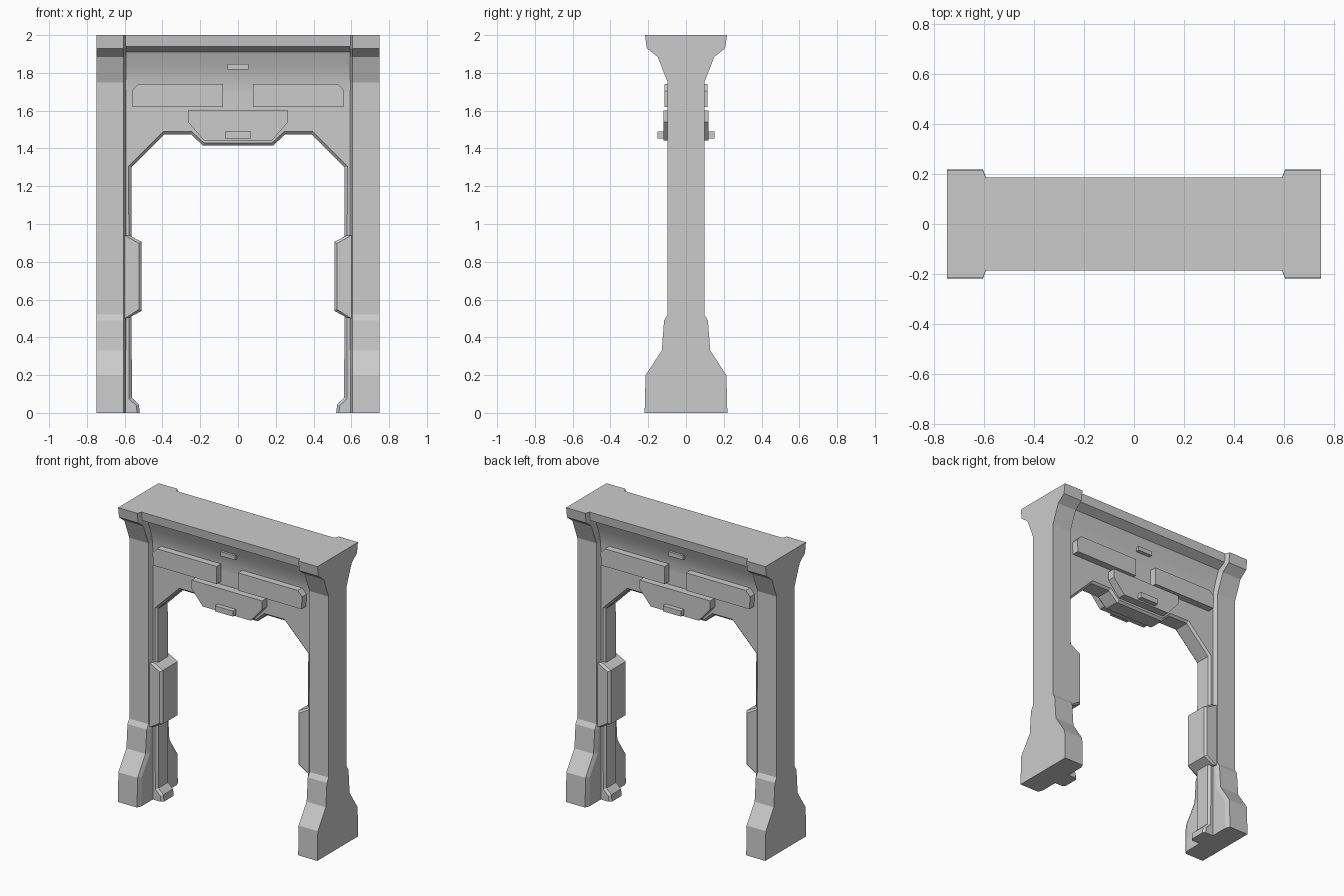
import bpy, bmesh

if "Cube" in bpy.data.objects:
    bpy.data.objects.remove(bpy.data.objects["Cube"])


def loft(name, rings, chamfer=None, width=0.012):
    """Join equal-length closed rings, cap the ends, optionally bevel chosen edges."""
    bm = bmesh.new()
    loops = [[bm.verts.new(p) for p in ring] for ring in rings]
    n = len(loops[0])
    for a, b in zip(loops, loops[1:]):
        for i in range(n):
            j = (i + 1) % n
            bm.faces.new((a[i], a[j], b[j], b[i]))
    bm.faces.new(loops[0][::-1])
    bm.faces.new(loops[-1])
    bmesh.ops.recalc_face_normals(bm, faces=bm.faces)
    if chamfer:
        edges = [e for e in bm.edges if chamfer(e)]
        bmesh.ops.bevel(bm, geom=edges, offset=width, segments=1, affect='EDGES')
    bmesh.ops.triangulate(bm, faces=[f for f in bm.faces if len(f.verts) > 4])
    mesh = bpy.data.meshes.new(name)
    bm.to_mesh(mesh)
    bm.free()
    ob = bpy.data.objects.new(name, mesh)
    bpy.context.collection.objects.link(ob)
    return ob


def section(profile, x, inset=0.0):
    """Symmetric y-z section from (half depth, z) points."""
    return ([(x, -(y - inset), z) for y, z in profile]
            + [(x, y - inset, z) for y, z in reversed(profile)])


def plate(name, outline, y0, y1, **kw):
    """Extrude an x-z outline along y."""
    return loft(name, [[(x, y, z) for x, z in outline] for y in (y0, y1)], **kw)


def mirrored(half):
    return half + [(-x, z) for x, z in reversed(half)]


def box(x, z0, z1):
    return [(-x, z0), (x, z0), (x, z1), (-x, z1)]


# Side pillars with flared foot and capital, inner edge stepped in
pillar = [(0.219, 0), (0.214, 0.20), (0.128, 0.33), (0.116, 0.49), (0.097, 0.52),
          (0.097, 1.75), (0.15, 1.885), (0.207, 1.93), (0.217, 2.0)]
for side, s in (("left", -1), ("right", 1)):
    loft(side + "_pillar", [section(pillar, s * 0.75), section(pillar, s * 0.606),
                            section(pillar, s * 0.594, 0.031)])

# Cornice with curved underside
cornice = [(0.066, 1.70), (0.069, 1.75), (0.08, 1.80), (0.097, 1.85),
           (0.122, 1.91), (0.18, 1.94), (0.187, 2.0)]
top = loft("cornice", [section(cornice, x) for x in (-0.6, 0.6)])
bpy.context.view_layer.objects.active = top
top.select_set(True)
bpy.ops.object.shade_smooth_by_angle(angle=0.4)

# Arch plate: jambs, small feet and stepped opening, with a chamfered inner rim
half = [(0.62, 1.78), (0.62, 0), (0.52, 0), (0.525, 0.045), (0.562, 0.08), (0.565, 1.30),
        (0.39, 1.475), (0.25, 1.475), (0.185, 1.415)]


def inner_rim(e):
    a, b = (v.co for v in e.verts)
    m = (a + b) / 2
    return abs(a.y - b.y) < 0.001 and abs(m.x) < 0.58 and 0.01 < m.z < 1.6


plate("arch", mirrored(half), -0.066, 0.066, chamfer=inner_rim, width=0.014)

# Guard blocks on the jambs, tapered toward the opening
guard = [(0.60, 0.50), (0.575, 0.505), (0.51, 0.54), (0.51, 0.905), (0.575, 0.94), (0.60, 0.94)]
for side, s in (("left", -1), ("right", 1)):
    plate(side + "_guard", [(s * x, z) for x, z in guard], -0.094, 0.094, width=0.014,
          chamfer=lambda e: abs(e.verts[0].co.y - e.verts[1].co.y) < 0.001
          and abs(e.verts[0].co.x + e.verts[1].co.x) < 1.16)

# Raised trim on both faces of the lintel
panel = [(0.08, 1.62), (0.558, 1.62), (0.562, 1.705), (0.53, 1.74), (0.08, 1.74)]
keystone = mirrored([(0.265, 1.6), (0.265, 1.54), (0.18, 1.443)])
for face, f in (("front", -1), ("back", 1)):
    for side, s in (("left", -1), ("right", 1)):
        plate(f"{face}_{side}_panel", [(s * x, z) for x, z in panel], f * 0.05, f * 0.115)
    plate(face + "_keystone", keystone, f * 0.05, f * 0.12)
    plate(face + "_keystone_block", box(0.068, 1.453, 1.49), f * 0.1, f * 0.152)
    plate(face + "_small_bar", box(0.055, 1.818, 1.847), f * 0.05, f * 0.112)
